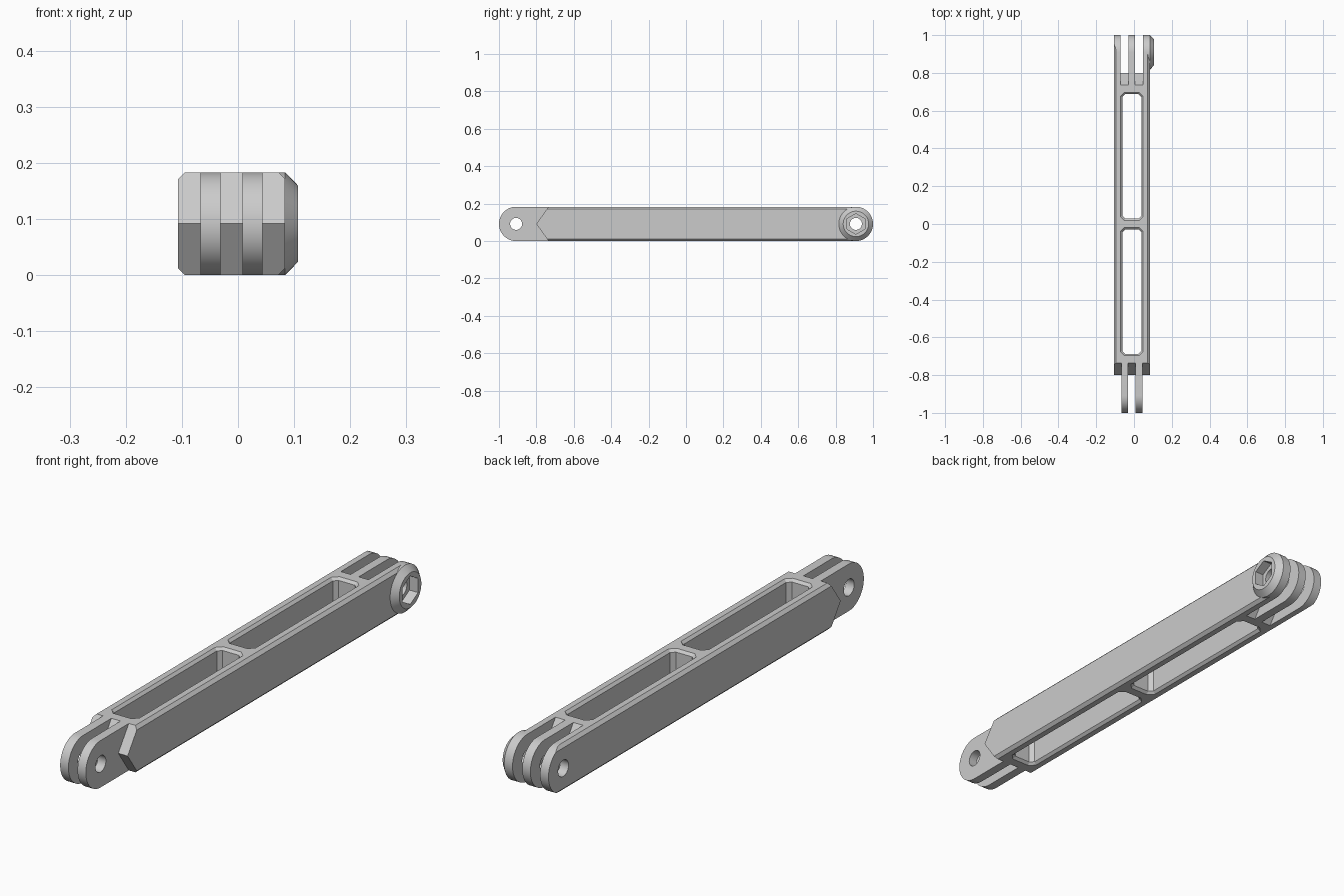
import bpy, bmesh
from math import pi, sin, cos

old = bpy.data.objects.get("Cube")
if old:
    bpy.data.objects.remove(old, do_unlink=True)

grey = bpy.data.materials.new("plain_grey")
grey.use_nodes = True
colour = (0.6, 0.6, 0.6, 1)
grey.diffuse_color = colour
grey.node_tree.nodes["Principled BSDF"].inputs["Base Color"].default_value = colour

H = 0.183            # height
R = H / 2            # end radius and mid height
EYE = 1 - R          # distance of the pivot holes from the centre
MID = -0.0115        # centre line of the bar in x
HALF = 0.0955        # half width of the bar
CH = 0.012           # long edge chamfer


def loft(name, loops):
    """Closed solid through a list of equally long point loops."""
    bm = bmesh.new()
    rings = [[bm.verts.new(p) for p in loop] for loop in loops]
    n = len(rings[0])
    for a, b in zip(rings, rings[1:]):
        for i in range(n):
            j = (i + 1) % n
            bm.faces.new((a[i], a[j], b[j], b[i]))
    bm.faces.new(rings[0])
    bm.faces.new(rings[-1])
    bmesh.ops.recalc_face_normals(bm, faces=bm.faces)
    mesh = bpy.data.meshes.new(name)
    bm.to_mesh(mesh)
    bm.free()
    mesh.materials.append(grey)
    ob = bpy.data.objects.new(name, mesh)
    bpy.context.collection.objects.link(ob)
    return ob


def plate(name, profile, x0, x1):
    """Side profile (y, z) extruded across x."""
    return loft(name, [[(x, y, z) for y, z in profile] for x in (x0, x1)])


def arc(y, r, start, end, n):
    return [(y + r * cos(start + (end - start) * i / n),
             R + r * sin(start + (end - start) * i / n)) for i in range(n + 1)]


def ring(x, y, r, n, turn=0):
    return [(x, y + r * cos(turn + 2 * pi * i / n),
             R + r * sin(turn + 2 * pi * i / n)) for i in range(n)]


def combine(target, tool, operation):
    mod = target.modifiers.new("cut", "BOOLEAN")
    mod.object, mod.operation, mod.solver = tool, operation, "EXACT"
    bpy.context.view_layer.objects.active = target
    bpy.ops.object.modifier_apply(modifier=mod.name)
    bpy.data.objects.remove(tool, do_unlink=True)


def window_loop(z, y0, y1, half, corner):
    a, b = MID - half, MID + half
    c = corner
    return [(a + c, y0, z), (b - c, y0, z), (b, y0 + c, z), (b, y1 - c, z),
            (b - c, y1, z), (a + c, y1, z), (a, y1 - c, z), (a, y0 + c, z)]


# Bar: chamfered section along y, trimmed to a wedge front and round back
section = []
for sx, sz in ((-1, -1), (1, -1), (1, 1), (-1, 1)):
    side = (MID + sx * HALF, R + sz * (R - CH))
    flat = (MID + sx * (HALF - CH), R + sz * R)
    section += [side, flat] if sx == sz else [flat, side]
bar = loft("link_bar", [[(x, y, z) for x, z in section] for y in (-1.1, 1.1)])
outline = arc(EYE, R, -pi / 2, pi / 2, 40) + [(-0.735, H), (-0.8, R), (-0.735, 0)]
combine(bar, plate("bar_outline", outline, -0.2, 0.2), "INTERSECT")

# Raised round boss on the right rear prong
boss = loft("boss", [ring(0.055, EYE, R, 80), ring(0.084, EYE, R, 80),
                     ring(0.107, EYE, 0.068, 80)])
combine(bar, boss, "UNION")

# Two rear slots with pointed floors
for s in (-1, 1):
    c = MID + s * 0.0385
    floor = [(1.2, -0.1), (1.2, 0.3), (0.735, 0.3), (0.735, H),
             (0.8, R), (0.735, 0), (0.735, -0.1)]
    combine(bar, plate("slot", floor, c - 0.021, c + 0.021), "DIFFERENCE")

# Two front tongues
for s in (-1, 1):
    c = MID + s * 0.0375
    tongue = arc(-EYE, R, pi / 2, 3 * pi / 2, 40) + [(-0.71, 0), (-0.71, H)]
    combine(bar, plate("tongue", tongue, c - 0.0178, c + 0.0178), "UNION")

# Two long windows with chamfered rims
rim = 0.01
for y0, y1 in ((-0.697, -0.018), (0.018, 0.697)):
    loops = []
    for z, grow in ((-rim, rim * 2), (rim, 0), (H - rim, 0), (H + rim, rim * 2)):
        g = grow - rim
        loops.append(window_loop(z, y0 - g, y1 + g, 0.06 + g, 0.021 + g * 0.6))
    combine(bar, loft("window", loops), "DIFFERENCE")

# Pivot holes and the hexagonal nut pocket
for y in (-EYE, EYE):
    hole = loft("hole", [ring(x, y, 0.032, 48) for x in (-0.2, 0.2)])
    combine(bar, hole, "DIFFERENCE")
pocket = loft("pocket", [ring(x, EYE, 0.055, 6, pi / 2) for x in (0.07, 0.2)])
combine(bar, pocket, "DIFFERENCE")

# Smooth rounds, sharp edges
bpy.ops.object.select_all(action="DESELECT")
bar.select_set(True)
bpy.context.view_layer.objects.active = bar
bpy.ops.object.shade_smooth_by_angle(angle=pi / 9)
